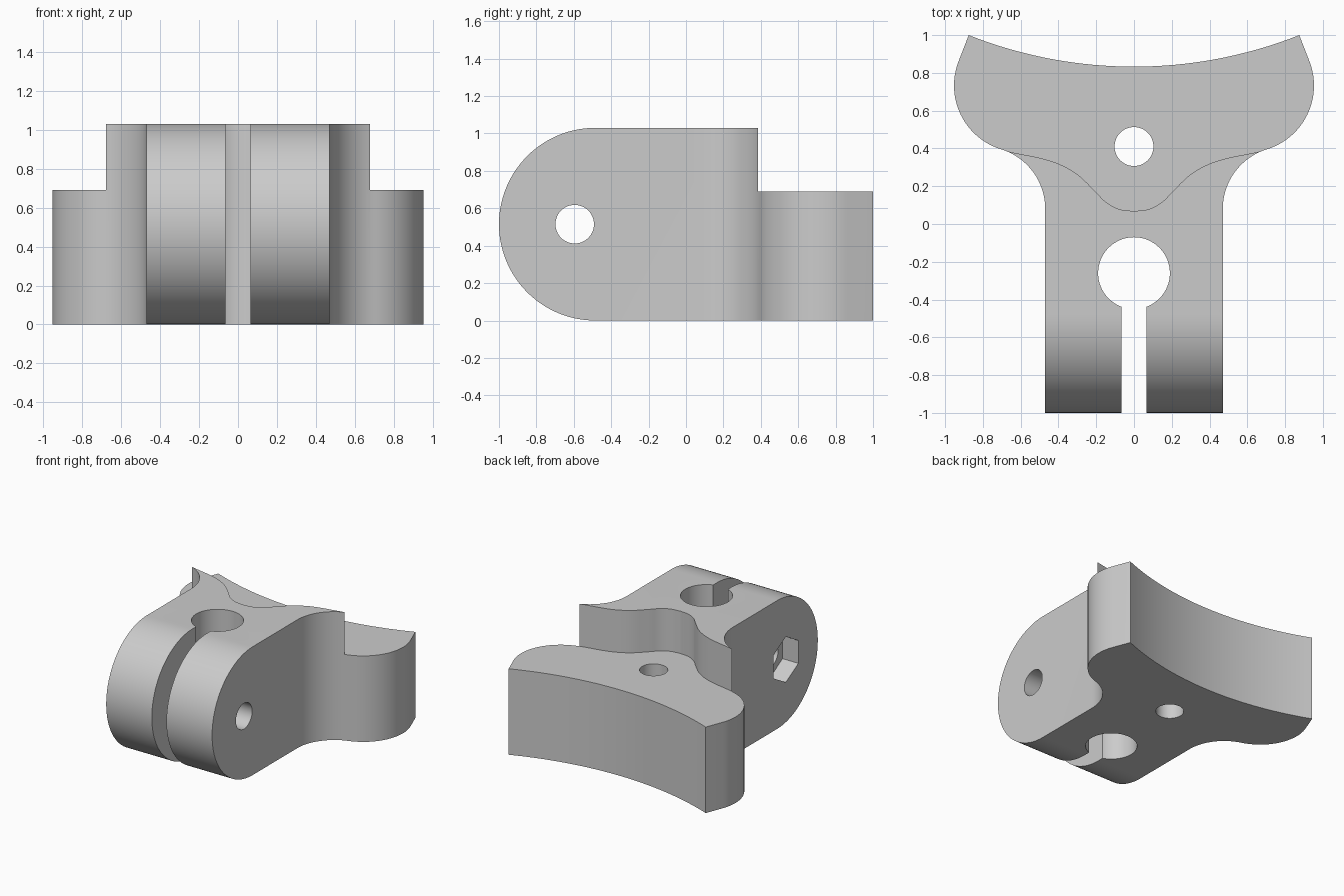
import bpy, bmesh
from math import sin, cos, radians, sqrt, atan2, degrees
from mathutils import Vector

if "Cube" in bpy.data.objects:
    bpy.data.objects.remove(bpy.data.objects["Cube"])

HEIGHT, STEP = 1.03, 0.69


def arc(cx, cy, r, a0, a1, n):
    """Points on an arc, angles in degrees."""
    return [(cx + r * cos(radians(a0 + (a1 - a0) * i / n)),
             cy + r * sin(radians(a0 + (a1 - a0) * i / n))) for i in range(n + 1)]


def circle(cx, cy, r, n=48, start=0):
    return arc(cx, cy, r, start, start + 360, n)[:-1]


def mirrored(half):
    """Close a right-hand outline with its left-hand mirror image."""
    return half + [(-x, y) for x, y in reversed(half) if abs(x) > 1e-5]


def prism(name, points, lo, hi, axis="Z"):
    """Extrude a 2D outline along Z (points are x, y) or X (points are y, z)."""
    bm = bmesh.new()
    place = (lambda p: (p[0], p[1], lo)) if axis == "Z" else (lambda p: (lo, p[0], p[1]))
    face = bm.faces.new([bm.verts.new(place(p)) for p in points])
    out = bmesh.ops.extrude_face_region(bm, geom=[face])
    step = Vector((0, 0, hi - lo)) if axis == "Z" else Vector((hi - lo, 0, 0))
    bmesh.ops.translate(bm, vec=step,
                        verts=[v for v in out["geom"] if isinstance(v, bmesh.types.BMVert)])
    bmesh.ops.recalc_face_normals(bm, faces=bm.faces)
    mesh = bpy.data.meshes.new(name)
    bm.to_mesh(mesh)
    bm.free()
    obj = bpy.data.objects.new(name, mesh)
    bpy.context.collection.objects.link(obj)
    return obj


def smooth_path(pts, n=6):
    """Catmull-Rom curve through the points."""
    p = [Vector(q) for q in pts]
    p = [2 * p[0] - p[1]] + p + [2 * p[-1] - p[-2]]
    path = []
    for a, b, c, d in zip(p, p[1:], p[2:], p[3:]):
        for i in range(n):
            t = i / n
            path.append(tuple(0.5 * (2 * b + (c - a) * t + (2 * a - 5 * b + 4 * c - d) * t ** 2
                                     + (3 * b - a - 3 * c + d) * t ** 3)))
    return path + [tuple(pts[-1])]


# Plan outline: straight arm, concave fillet, rounded ear, hollow saddle at the back
fillet, ear = Vector((0.80, 0.08)), Vector((0.60, 0.733))
join = degrees(atan2(ear.y - fillet.y, ear.x - fillet.x))
fillet_r, ear_r = 0.33, (ear - fillet).length - 0.33
saddle_r = 2.376
saddle_y = 0.833 + saddle_r
half = [(0.47, -1.1)]
half += arc(fillet.x, fillet.y, fillet_r, 180, join, 16)
half += arc(ear.x, ear.y, ear_r, join - 180, 21, 24)[1:]
half += [(x, saddle_y - sqrt(saddle_r ** 2 - x ** 2))
         for x in [0.875 * (1 - i / 16) for i in range(17)]]
bracket = prism("clamp_bracket", mirrored(half), 0, HEIGHT)

# Side outline that rounds off the front of the arm
r = HEIGHT / 2
side = [(1.2, 0), (1.2, HEIGHT)] + arc(r - 1, r, r, 90, 270, 56)
round_nose = prism("nose_rounder", side, -1.2, 1.2, "X")

# Curved step down to the lower saddle plate
edge = smooth_path([(0, 0.068), (0.08, 0.079), (0.15, 0.117), (0.21, 0.178), (0.3, 0.263),
                    (0.4, 0.319), (0.5, 0.35), (0.6, 0.37), (0.7, 0.391)])
step_cut = prism("step_cutter", mirrored(edge + [(1.2, 0.391), (1.2, 1.2)]), STEP, 1.3)

# Bar bore with its clamping slot, mounting hole, bolt hole and hexagonal nut pocket
cutters = [
    step_cut,
    prism("bore_cutter", circle(0, -0.26, 0.19, 64), -0.2, 1.3),
    prism("slot_cutter", mirrored([(0.065, -1.2), (0.065, -0.26)]), -0.25, 1.35),
    prism("mount_hole_cutter", circle(0, 0.41, 0.103), -0.2, 1.3),
    prism("bolt_hole_cutter", circle(-0.595, r, 0.103), -0.7, 0.7, "X"),
    prism("nut_pocket_cutter", circle(-0.595, r, 0.183, 6, 90), -0.7, -0.33, "X"),
]

bpy.ops.object.select_all(action="DESELECT")
bpy.context.view_layer.objects.active = bracket
bracket.select_set(True)
for tool in [round_nose] + cutters:
    mod = bracket.modifiers.new(tool.name, "BOOLEAN")
    mod.operation = "INTERSECT" if tool is round_nose else "DIFFERENCE"
    mod.solver = "EXACT"
    mod.object = tool
    bpy.ops.object.modifier_apply(modifier=mod.name)
    bpy.data.objects.remove(tool)

# Plain grey finish
grey = bpy.data.materials.new("light_grey")
grey.use_nodes = True
colour = (0.6, 0.6, 0.6, 1)
grey.diffuse_color = colour
grey.node_tree.nodes["Principled BSDF"].inputs["Base Color"].default_value = colour
bracket.data.materials.clear()
bracket.data.materials.append(grey)

bpy.ops.object.shade_smooth_by_angle(angle=radians(25))
